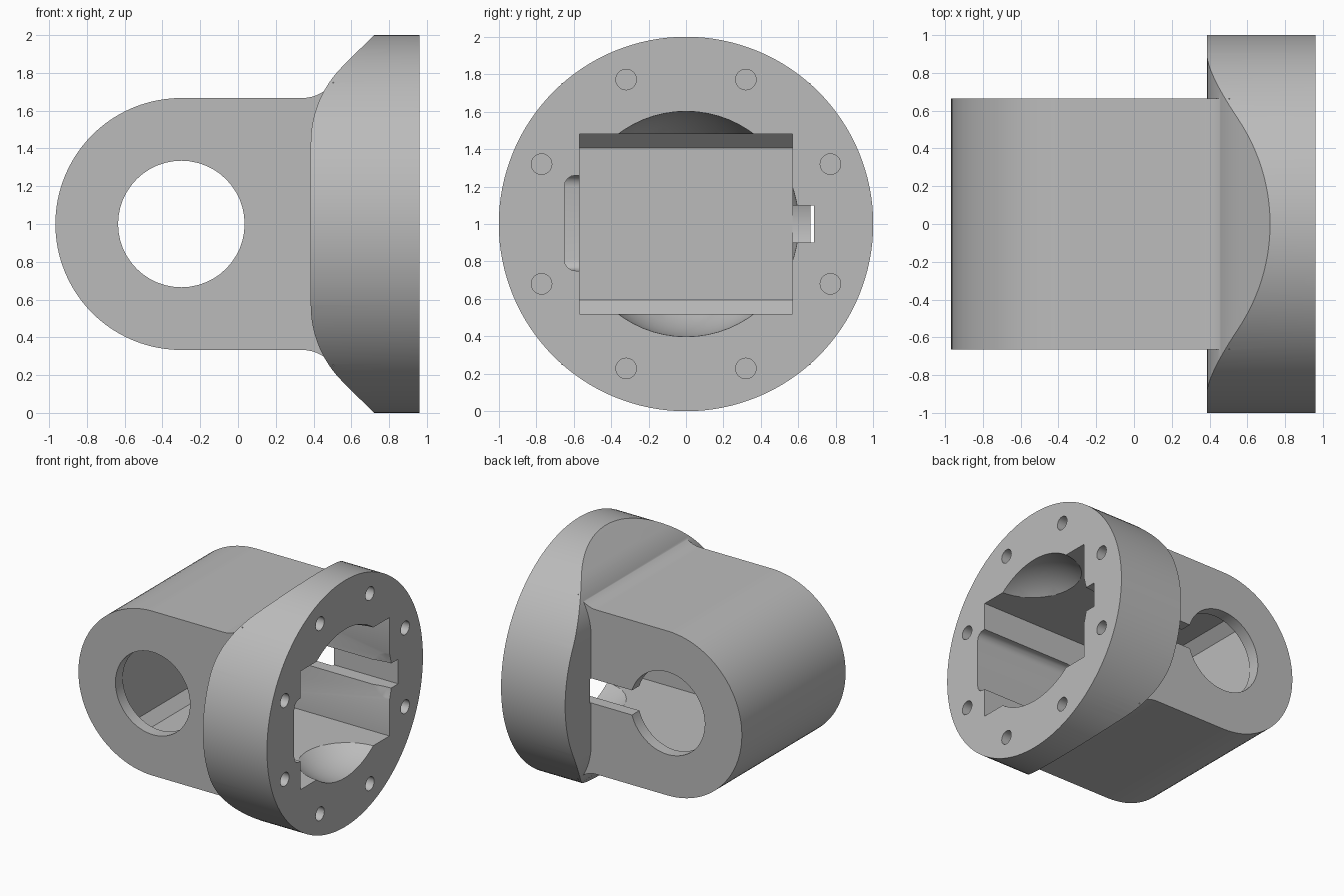
import bpy, bmesh, math
from mathutils import Matrix, Vector

default = bpy.data.objects.get("Cube")
if default:
    bpy.data.objects.remove(default)

grey = bpy.data.materials.new("plain grey")
grey.use_nodes = True
grey.diffuse_color = (0.5, 0.5, 0.5, 1)
grey.node_tree.nodes["Principled BSDF"].inputs["Base Color"].default_value = (0.5, 0.5, 0.5, 1)


def finish(name, bm):
    bmesh.ops.recalc_face_normals(bm, faces=bm.faces)
    mesh = bpy.data.meshes.new(name)
    bm.to_mesh(mesh)
    bm.free()
    mesh.materials.append(grey)
    obj = bpy.data.objects.new(name, mesh)
    bpy.context.collection.objects.link(obj)
    return obj


def prism(name, outline, y0, y1):
    """Extrude an (x, z) outline along y."""
    bm = bmesh.new()
    face = bm.faces.new([bm.verts.new((x, y0, z)) for x, z in outline])
    new = bmesh.ops.extrude_face_region(bm, geom=[face])["geom"]
    bmesh.ops.translate(bm, vec=(0, y1 - y0, 0),
                        verts=[v for v in new if isinstance(v, bmesh.types.BMVert)])
    return finish(name, bm)


def cylinder(name, radius, centre, depth, axis, sides):
    bm = bmesh.new()
    turn = Matrix.Rotation(math.pi / 2, 4, "Y" if axis == "X" else "X")
    bmesh.ops.create_cone(bm, cap_ends=True, segments=sides, radius1=radius, radius2=radius,
                          depth=depth, matrix=Matrix.Translation(centre) @ turn)
    return finish(name, bm)


def combine(target, tool, operation):
    mod = target.modifiers.new(operation, "BOOLEAN")
    mod.operation = operation
    mod.solver = "EXACT"
    mod.object = tool
    bpy.context.view_layer.objects.active = target
    bpy.ops.object.modifier_apply(modifier=mod.name)
    bpy.data.objects.remove(tool)


def arc(cx, cz, r, start, end, steps):
    angles = [math.radians(start + (end - start) * i / steps) for i in range(steps + 1)]
    return [(cx + r * math.cos(a), cz + r * math.sin(a)) for a in angles]


def mirrored(upper):
    """Close an upper half outline with its reflection about z = 1."""
    return upper + [(x, 2 - z) for x, z in reversed(upper)]


# Round flange, its back trimmed by a rounded, sloping profile
housing = cylinder("yoke_flange", 1, (0.66, 0, 1), 0.6, "X", 128)
trim = prism("flange_trim", mirrored(arc(0.955, 1.43, 0.57, 180, 135, 12)
                                     + [(0.76, 2.04), (1.2, 2.04)]), -1.2, 1.2)
combine(housing, trim, "INTERSECT")

# Rounded yoke body that flares into the flange
nose = arc(-0.3, 1, 0.667, 180, 90, 24)[1:]
flare = arc(0.34, 1.867, 0.2, -90, -35, 8)
body = prism("yoke_body", [(-0.967, 1)] + mirrored(nose + flare + [(0.56, 1.68)]), -0.665, 0.665)
combine(housing, body, "UNION")

# Main cavity with a chamfered inner end
cavity = prism("cavity", mirrored([(-0.64, 1.405), (-0.56, 1.48), (1.2, 1.48)]), -0.57, 0.57)
combine(housing, cavity, "DIFFERENCE")

# Bowl-shaped relief at the mouth
bm = bmesh.new()
bmesh.ops.create_uvsphere(bm, u_segments=64, v_segments=32, radius=0.603,
                          matrix=Matrix.Translation((0.98, 0, 1)) @ Matrix.Rotation(math.pi / 2, 4, "Y"))
combine(housing, finish("mouth_relief", bm), "DIFFERENCE")

# Cross bore
combine(housing, cylinder("cross_bore", 0.335, (-0.3, 0, 1), 2, "Y", 48), "DIFFERENCE")

# Shallow pocket in the front wall, rounded on its deep edges and inner end
bm = bmesh.new()
bmesh.ops.create_cube(bm, size=1, matrix=Matrix.Translation((0.65, -0.5, 1.005))
                      @ Matrix.Diagonal((1.1, 0.3, 0.51, 1)))
along_x = [e for e in bm.edges if all(v.co.y < -0.6 for v in e.verts)
           and abs(e.verts[0].co.x - e.verts[1].co.x) > 0.5]
along_y = [e for e in bm.edges if all(v.co.x < 0.2 for v in e.verts)
           and abs(e.verts[0].co.y - e.verts[1].co.y) > 0.2]
bmesh.ops.bevel(bm, geom=along_x + along_y, offset=0.06, segments=4, profile=0.5, affect="EDGES")
combine(housing, finish("wall_pocket", bm), "DIFFERENCE")

# Key slot through the back wall, from the mouth to the bore
slot = prism("key_slot", mirrored([(-0.1, 1.1), (1.2, 1.1)]), 0.5, 0.683)
combine(housing, slot, "DIFFERENCE")

# Ring of blind bolt holes
for i in range(8):
    a = math.radians(22.5 + 45 * i)
    place = Vector((0.96, 0.835 * math.cos(a), 1 + 0.835 * math.sin(a)))
    combine(housing, cylinder("bolt_hole", 0.055, place, 0.5, "X", 24), "DIFFERENCE")

housing.name = "yoke_housing"
bpy.ops.object.select_all(action="DESELECT")
housing.select_set(True)
bpy.context.view_layer.objects.active = housing
bpy.ops.object.shade_smooth_by_angle(angle=math.radians(25))
